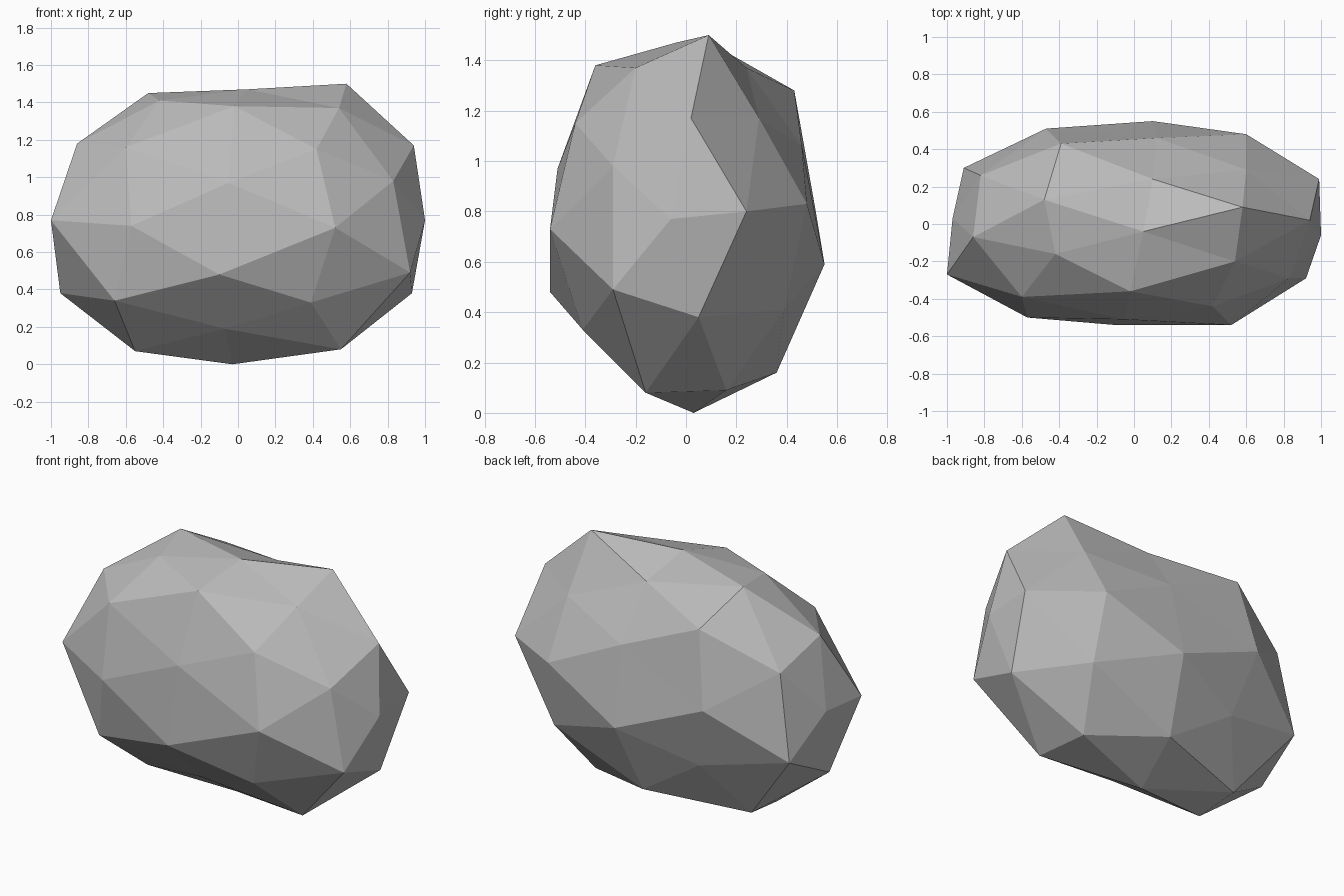
import bpy
import bmesh
from mathutils import Vector

# Remove the default cube only
default_cube = bpy.data.objects.get("Cube")
if default_cube:
    bpy.data.objects.remove(default_cube, do_unlink=True)

# Corner points of the boulder in hundredths of a unit, grouped by region
crown = [(-48, 13, 145), (5, -4, 147), (58, 9, 150), (-42, -16, 141),
         (-2, -36, 138), (54, -20, 137), (10, 24, 137), (-39, 43, 128)]
front_face = [(-60, -39, 116), (42, -44, 115), (-5, -51, 97), (-57, -50, 74),
              (52, -54, 73), (-10, -54, 48), (39, -41, 33), (-66, -40, 34)]
left_end = [(94, 2, 117), (83, -29, 98), (100, -6, 77),
            (99, 24, 80), (92, -29, 49), (93, 5, 38)]
right_end = [(-86, -7, 118), (-82, 26, 106), (-97, 3, 78),
             (-100, -27, 77), (-91, 30, 55), (-95, -3, 38)]
back_face = [(60, 29, 117), (12, 46, 106), (60, 48, 83), (-47, 51, 83),
             (10, 55, 59), (62, 39, 41), (-37, 40, 43)]
underside = [(55, -16, 8), (50, 16, 9), (4, 36, 16), (-3, 3, 0),
             (-7, -26, 19), (-55, -9, 7), (-57, 18, 11)]

# Overall half-sizes and middle of the boulder
half_size = Vector((1.0, 0.55, 0.75))
middle = Vector((0.0, 0.0, 0.75))


def to_unit_sphere(point):
    """Project a corner outward onto a sphere around the middle."""
    offset = point - middle
    scaled = [value / size for value, size in zip(offset, half_size)]
    return Vector(scaled).normalized()


def make_material(name, colour):
    """One plain flat colour."""
    material = bpy.data.materials.new(name)
    material.use_nodes = True
    material.diffuse_color = colour
    shader = material.node_tree.nodes.get("Principled BSDF")
    shader.inputs["Base Color"].default_value = colour
    shader.inputs["Roughness"].default_value = 0.9
    return material


def build_faceted_stone(name, corners, material):
    """Skin the corners as a triangulated sphere, then move them into place."""
    bm = bmesh.new()
    placed = [(bm.verts.new(to_unit_sphere(corner)), corner) for corner in corners]
    bmesh.ops.convex_hull(bm, input=list(bm.verts))
    for vertex, corner in placed:
        vertex.co = corner
    bmesh.ops.recalc_face_normals(bm, faces=list(bm.faces))
    for face in bm.faces:
        face.smooth = False
    mesh = bpy.data.meshes.new(name)
    bm.to_mesh(mesh)
    bm.free()
    mesh.materials.append(material)
    stone = bpy.data.objects.new(name, mesh)
    bpy.context.scene.collection.objects.link(stone)
    return stone


# Boulder: one faceted grey stone
regions = crown + front_face + left_end + right_end + back_face + underside
corners = [Vector(point) / 100 for point in regions]
stone_grey = make_material("stone_grey", (0.5, 0.5, 0.5, 1.0))
build_faceted_stone("boulder", corners, stone_grey)
